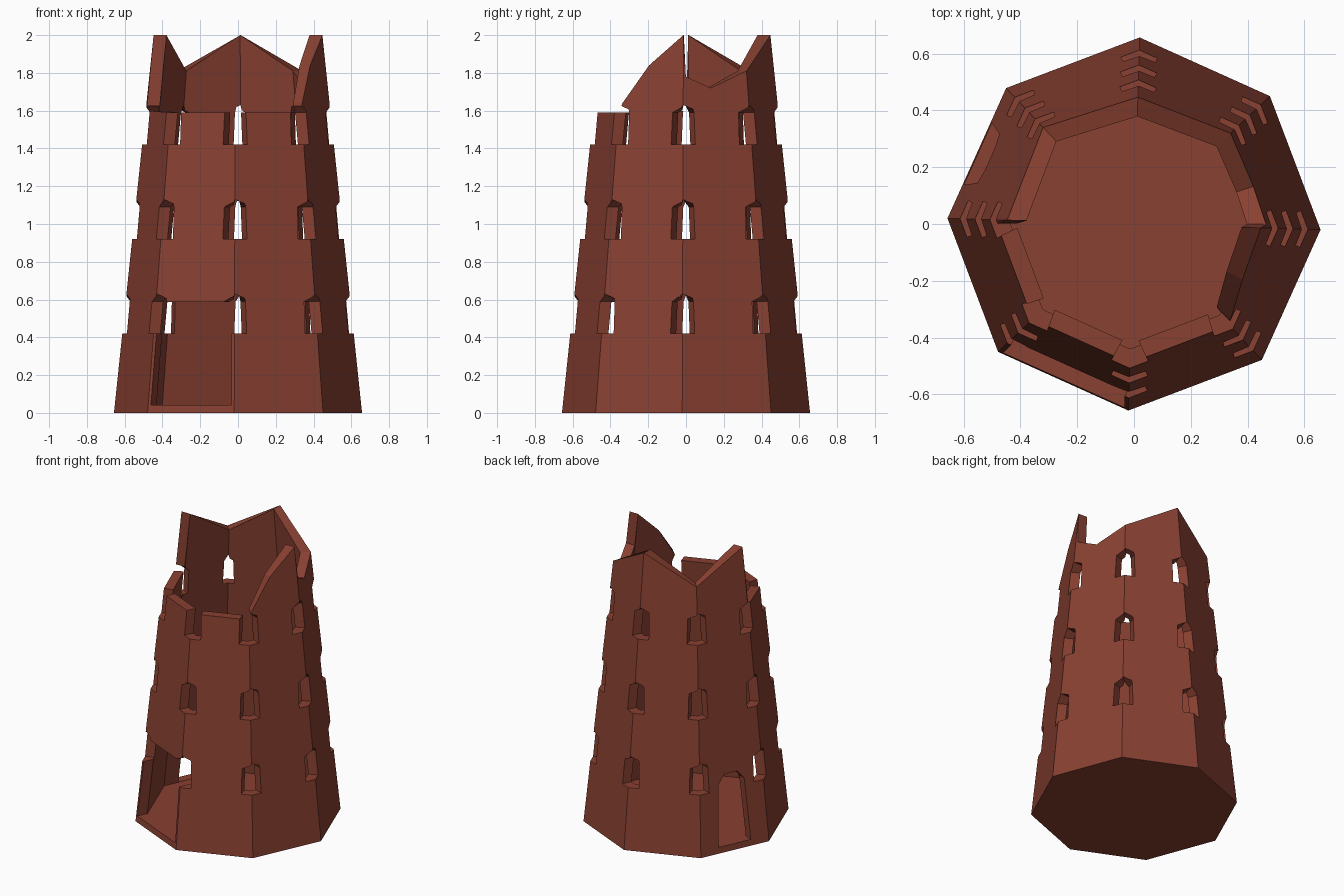
import bpy, bmesh
from math import cos, sin, radians, floor
from mathutils import Vector

if "Cube" in bpy.data.objects:
    bpy.data.objects.remove(bpy.data.objects["Cube"])

WALL, FLOOR_Z = 0.068, 0.04

brick = bpy.data.materials.new("brick red")
brick.diffuse_color = (0.25, 0.052, 0.031, 1)
brick.use_nodes = True
brick.node_tree.nodes["Principled BSDF"].inputs["Base Color"].default_value = brick.diffuse_color


def ang(k):                       # octagon corner angle, k = 0 is the right corner
    return radians(45 * k - 1.75)


def radius(z):                    # tapering corner radius
    return 0.657 - 0.105 * z


def perimeter(u, z, inset=0.0):   # point on the octagon, u counts corners
    r, k = radius(z) - inset, floor(u)
    a = Vector((r * cos(ang(k)), r * sin(ang(k)), z))
    b = Vector((r * cos(ang(k + 1)), r * sin(ang(k + 1)), z))
    return a.lerp(b, u - k)


def finish(bm, name):
    bmesh.ops.recalc_face_normals(bm, faces=bm.faces)
    me = bpy.data.meshes.new(name)
    bm.to_mesh(me)
    bm.free()
    me.materials.append(brick)
    ob = bpy.data.objects.new(name, me)
    bpy.context.collection.objects.link(ob)
    return ob


def prism(bm, ring_a, ring_b):    # closed solid between two matching rings
    a = [bm.verts.new(p) for p in ring_a]
    b = [bm.verts.new(p) for p in ring_b]
    n = len(a)
    bm.faces.new(a)
    bm.faces.new(b[::-1])
    for i in range(n):
        j = (i + 1) % n
        bm.faces.new((a[i], b[i], b[j], a[j]))


def section(angle, dist, profile):  # (s, z) profile placed across a direction
    n, t = Vector((cos(angle), sin(angle), 0)), Vector((-sin(angle), cos(angle), 0))
    return [n * dist + t * s + Vector((0, 0, z)) for s, z in profile]


# tower shell: ruined top edge as (position round the octagon, height)
top_edge = [(0, 2.0), (0.04, 1.78), (0.43, 1.72), (1, 1.81), (2, 2.0), (3, 1.81),
            (4, 2.0), (4.04, 1.6), (5, 1.59), (6, 1.59), (7, 1.59),
            (7.05, 1.64), (7.44, 1.84)]
bm = bmesh.new()
cols = [[bm.verts.new(p) for p in (perimeter(u, 0), perimeter(u, z),
                                   perimeter(u, z, WALL), perimeter(u, FLOOR_Z, WALL))]
        for u, z in top_edge]
for i, c in enumerate(cols):
    d = cols[(i + 1) % len(cols)]
    for j in range(3):            # outside, broken top, inside
        bm.faces.new((c[j], d[j], d[j + 1], c[j + 1]))
bm.faces.new([c[0] for c in cols][::-1])
bm.faces.new([c[3] for c in cols])
tower = finish(bm, "tower_wall")

# splayed pointed windows on every corner, three storeys
bm = bmesh.new()
for z in (0.42, 0.92, 1.42):
    for k in range(8):
        rings = []
        for off in (0.03, -0.135):
            h = 0.035 + 0.5 * (off + 0.085)
            shape = [(-h, z), (h, z), (h, z + 0.17), (0, z + 0.21), (-h, z + 0.17)]
            rings.append(section(ang(k), radius(z) + off, shape))
        prism(bm, *rings)
windows = finish(bm, "window_cutter")

# broken-out front face and a small doorway at the back left
bm = bmesh.new()
gap = [(-0.234, 0.042), (0.234, 0.042), (0.212, 0.588), (-0.212, 0.588)]
door = [(-0.12, 0.042), (0.12, 0.042), (0.095, 0.46), (0.045, 0.52),
        (-0.045, 0.52), (-0.095, 0.46)]
for k, shape in ((5.5, gap), (3.5, door)):
    prism(bm, section(ang(k), 0.75, shape), section(ang(k), 0.42, shape))
doors = finish(bm, "door_cutter")

for cutter in (windows, doors):
    cutter.hide_render = True
    mod = tower.modifiers.new(cutter.name, 'BOOLEAN')
    mod.operation, mod.solver, mod.object = 'DIFFERENCE', 'EXACT', cutter

# bake the cuts and drop the cutters
deps = bpy.context.evaluated_depsgraph_get()
cut = bpy.data.meshes.new_from_object(tower.evaluated_get(deps))
tower.modifiers.clear()
tower.data = cut
for cutter in (windows, doors):
    bpy.data.objects.remove(cutter)
